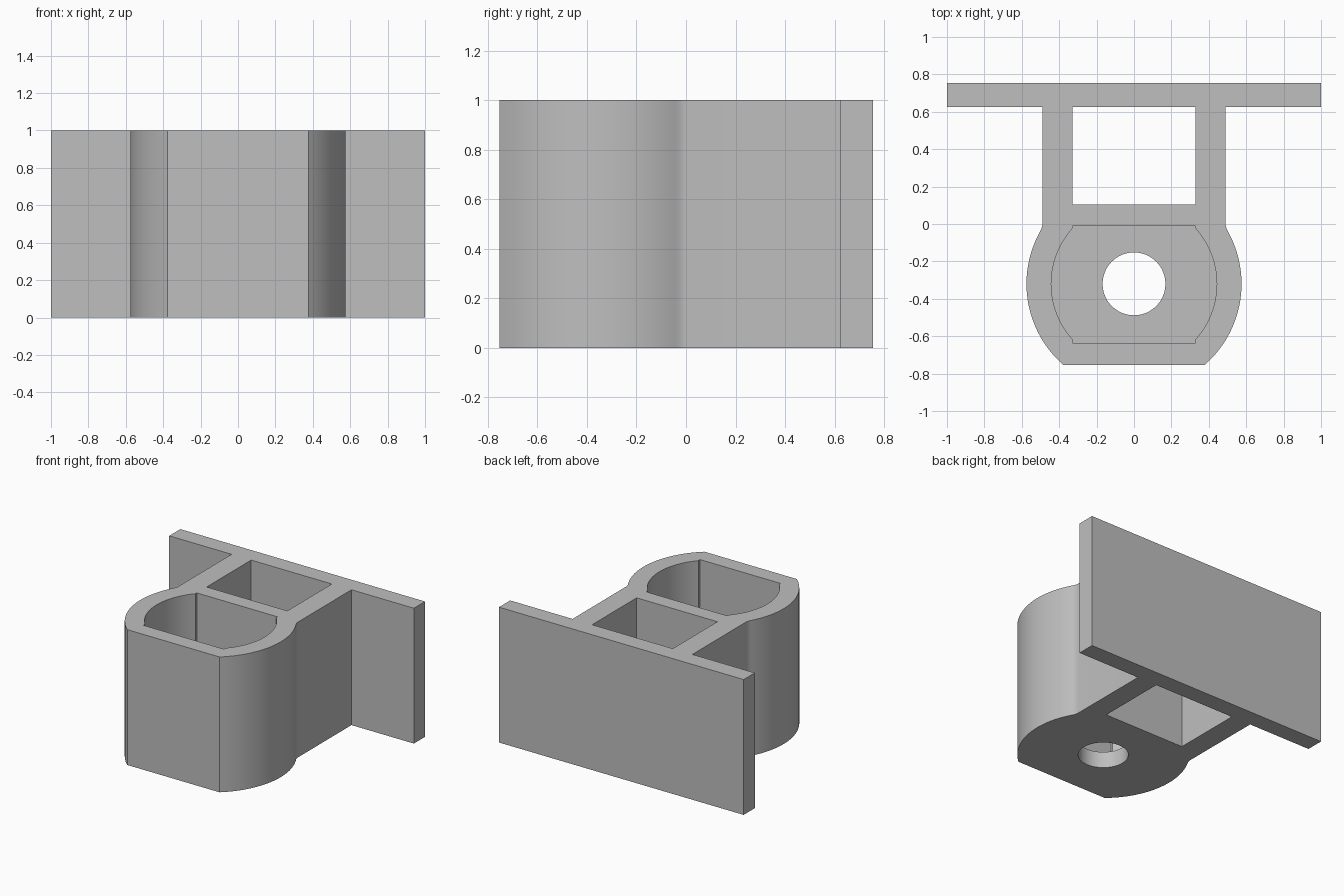
import bpy, bmesh
from math import cos, sin, radians, sqrt

old = bpy.data.objects.get("Cube")
if old:
    bpy.data.objects.remove(old, do_unlink=True)

grey = bpy.data.materials.new("plain grey")
grey.use_nodes = True
colour = (0.52, 0.52, 0.52, 1)
grey.diffuse_color = colour
grey.node_tree.nodes["Principled BSDF"].inputs["Base Color"].default_value = colour

CENTRE_Y = -0.32
HEIGHT = 1.0
FLOOR = 0.12


def arc(radius, start, end, steps):
    """Points on a circle about the barrel axis, angles in degrees."""
    angles = [radians(start + (end - start) * i / steps) for i in range(steps + 1)]
    return [(radius * cos(a), CENTRE_Y + radius * sin(a)) for a in angles]


def mirrored(half):
    """Close a right-hand half profile with its mirror image."""
    return half + [(-x, y) for x, y in reversed(half)]


def prism(name, outline, z0, z1):
    bm = bmesh.new()
    base = bm.faces.new([bm.verts.new((x, y, z0)) for x, y in outline])
    top = bmesh.ops.extrude_face_region(bm, geom=[base])["geom"]
    verts = [v for v in top if isinstance(v, bmesh.types.BMVert)]
    bmesh.ops.translate(bm, verts=verts, vec=(0, 0, z1 - z0))
    bmesh.ops.recalc_face_normals(bm, faces=bm.faces)
    mesh = bpy.data.meshes.new(name)
    bm.to_mesh(mesh)
    bm.free()
    mesh.materials.append(grey)
    obj = bpy.data.objects.new(name, mesh)
    bpy.context.collection.objects.link(obj)
    return obj


def cut(target, cutter):
    bpy.context.view_layer.objects.active = target
    mod = target.modifiers.new("cut", 'BOOLEAN')
    mod.operation = 'DIFFERENCE'
    mod.solver = 'EXACT'
    mod.object = cutter
    bpy.ops.object.modifier_apply(modifier=mod.name)
    bpy.data.objects.remove(cutter, do_unlink=True)


# Outer profile: mounting plate, two webs and a rounded barrel with a flat front
barrel = arc(0.575, 28.5, -49, 32)
wall_start, corner = (0.49, 0.0), (0.49, -0.02)
blend = []
for i in range(5):
    t = i / 5
    blend.append(tuple((1 - t) ** 2 * a + 2 * t * (1 - t) * b + t * t * c
                       for a, b, c in zip(wall_start, corner, barrel[0])))
plate = [(1.0, 0.755), (1.0, 0.625), (0.49, 0.625)]
bracket = prism("bracket", mirrored(plate + blend + barrel), 0, HEIGHT)

# Square opening between the webs
cut(bracket, prism("web_opening", mirrored([(0.33, 0.625), (0.33, 0.105)]), -0.1, HEIGHT + 0.1))

# Rounded pocket that leaves a floor
pocket = [(0.33, -0.01)] + arc(0.4425, 41.8, -41.8, 32) + [(0.33, -0.635)]
cut(bracket, prism("pocket", mirrored(pocket), FLOOR, HEIGHT + 0.1))

# Bolt hole through the floor
cut(bracket, prism("bolt_hole", arc(0.168, 0, 360, 48)[:-1], -0.1, FLOOR + 0.1))

# Smooth the curved walls and keep the corners crisp
bpy.ops.object.select_all(action='DESELECT')
bracket.select_set(True)
bpy.context.view_layer.objects.active = bracket
bpy.ops.object.shade_smooth_by_angle(angle=radians(20))
